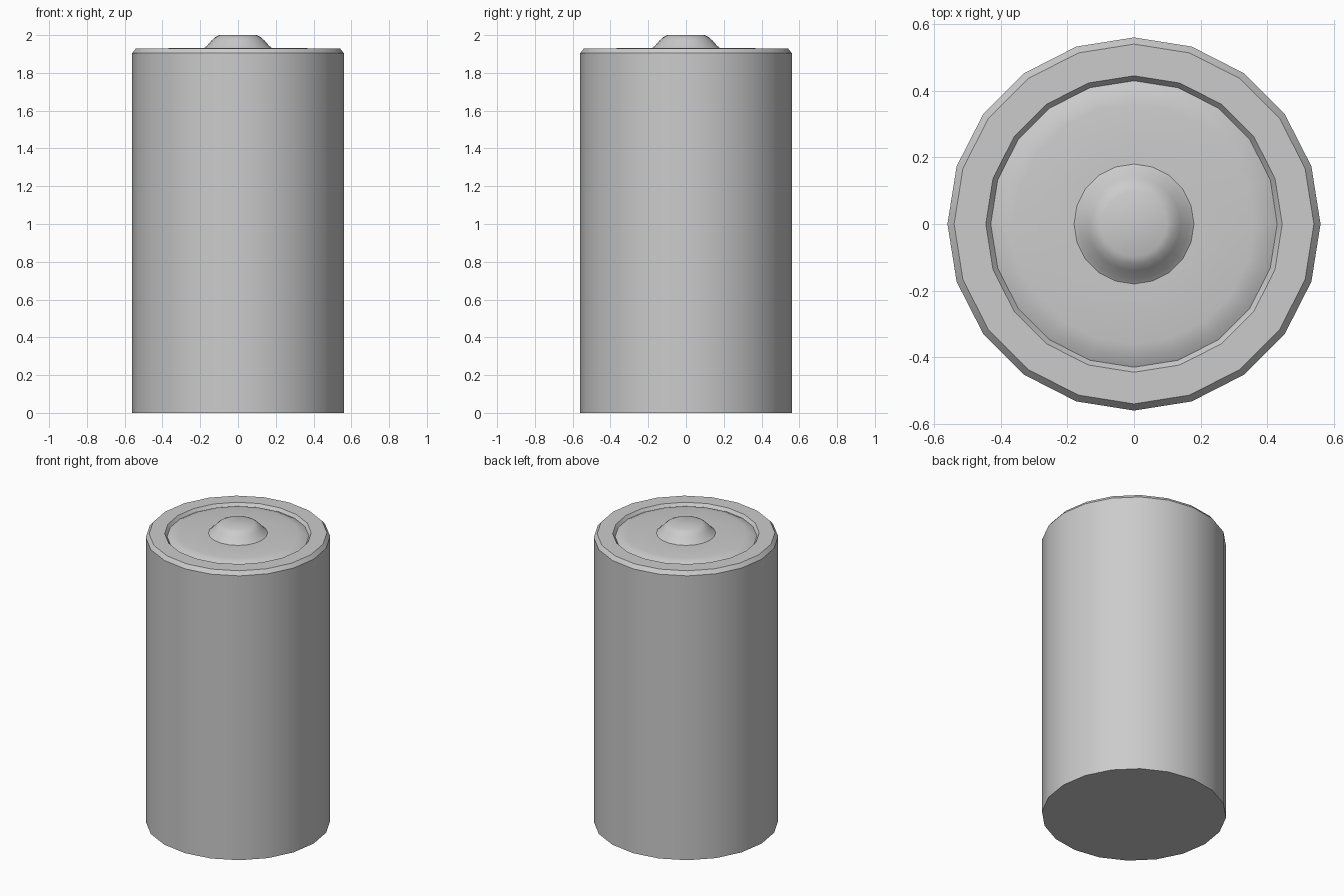
import bpy, bmesh, math

if "Cube" in bpy.data.objects:
    bpy.data.objects.remove(bpy.data.objects["Cube"])

SIDES = 20


def lathe(name, profile, close_bottom=False):
    """Revolve (radius, z) points about z; a zero radius makes a centre point."""
    bm = bmesh.new()
    rings = []
    for r, z in profile:
        rings.append([bm.verts.new((r * math.cos(2 * math.pi * i / SIDES),
                                    r * math.sin(2 * math.pi * i / SIDES), z))
                      for i in range(SIDES)])
    for a, b in zip(rings, rings[1:]):
        for i in range(SIDES):
            j = (i + 1) % SIDES
            bm.faces.new((a[i], a[j], b[j], b[i]))
    if close_bottom:
        bm.faces.new(rings[0][::-1])
    bm.faces.new(rings[-1])
    mesh = bpy.data.meshes.new(name)
    bm.to_mesh(mesh)
    bm.free()
    obj = bpy.data.objects.new(name, mesh)
    bpy.context.collection.objects.link(obj)
    bpy.ops.object.select_all(action='DESELECT')
    obj.select_set(True)
    bpy.context.view_layer.objects.active = obj
    bpy.ops.object.shade_smooth_by_angle(angle=math.radians(35))
    return obj


# Outer can with chamfered rim, shallow groove, low cap plate and contact button
lathe("battery_body", [
    (0.56, 0.0), (0.56, 1.905), (0.54, 1.93), (0.445, 1.93),
    (0.43, 1.91), (0.40, 1.925), (0.36, 1.932), (0.18, 1.932),
    (0.165, 1.943), (0.14, 1.972), (0.12, 1.99), (0.098, 2.0),
], close_bottom=True)
